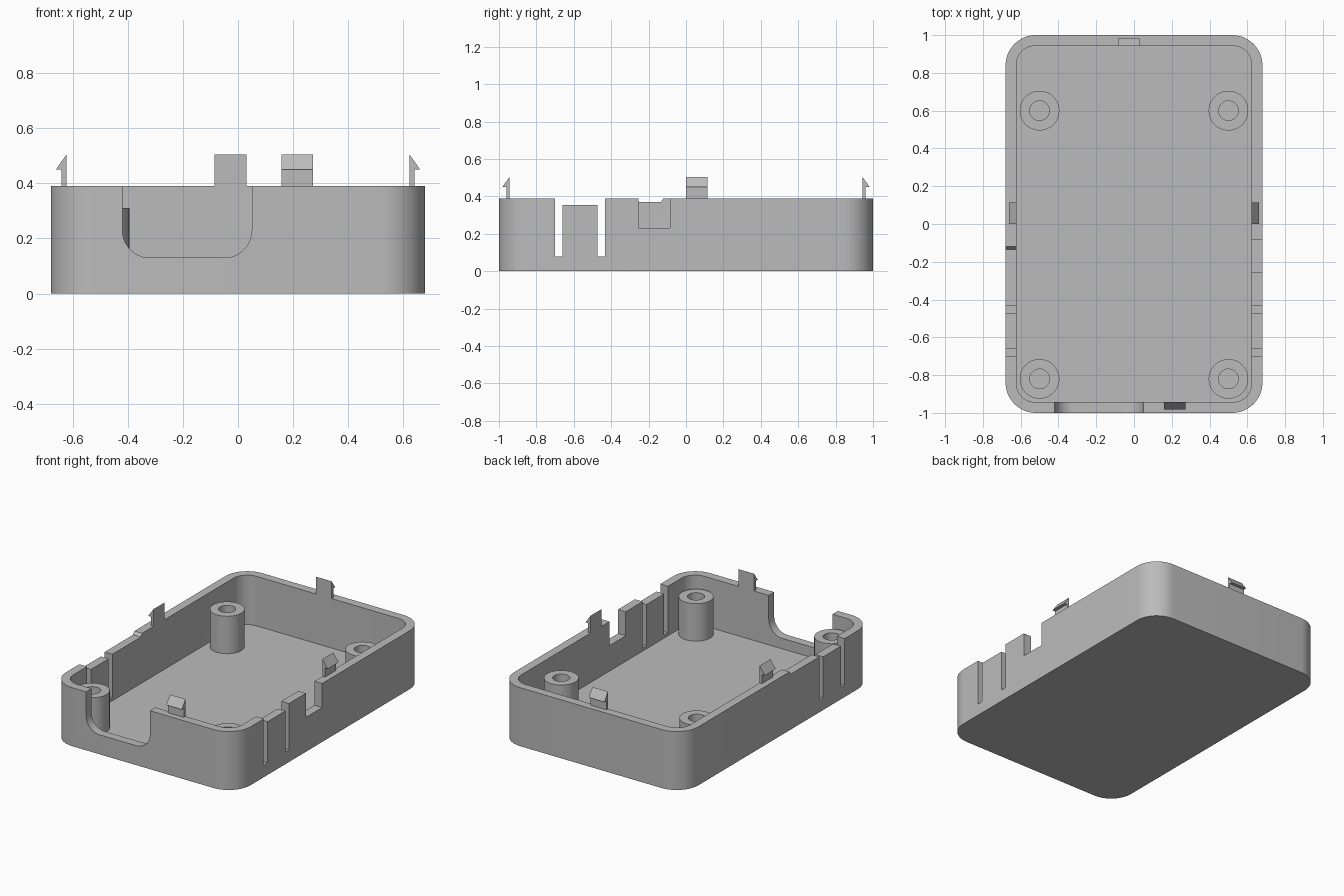
import bpy, bmesh
from math import sin, cos, pi, radians
from mathutils import Vector

if "Cube" in bpy.data.objects:
    bpy.data.objects.remove(bpy.data.objects["Cube"], do_unlink=True)

grey = bpy.data.materials.new("plastic_grey")
grey.use_nodes = True
COLOUR = (0.5, 0.5, 0.5, 1)
grey.diffuse_color = COLOUR
grey.node_tree.nodes["Principled BSDF"].inputs["Base Color"].default_value = COLOUR

HX, HY, WALL = 0.68, 1.0, 0.057      # half width, half length, wall thickness
RIM, FLOOR = 0.39, 0.06


def finish(name, bm):
    bmesh.ops.recalc_face_normals(bm, faces=bm.faces)
    mesh = bpy.data.meshes.new(name)
    bm.to_mesh(mesh)
    bm.free()
    mesh.materials.append(grey)
    obj = bpy.data.objects.new(name, mesh)
    bpy.context.collection.objects.link(obj)
    return obj


def prism(name, points, axis, lo, hi):
    """Extrude a 2D outline along x, y or z."""
    place = {"x": lambda a, b: (lo, a, b),
             "y": lambda a, b: (a, lo, b),
             "z": lambda a, b: (a, b, lo)}[axis]
    bm = bmesh.new()
    face = bm.faces.new([bm.verts.new(place(a, b)) for a, b in points])
    ext = bmesh.ops.extrude_face_region(bm, geom=[face])
    step = Vector([hi - lo if k == axis else 0 for k in "xyz"])
    bmesh.ops.translate(bm, vec=step,
                        verts=[v for v in ext["geom"] if isinstance(v, bmesh.types.BMVert)])
    return finish(name, bm)


def rounded(x0, x1, y0, y1, r, steps=12):
    """Outline of a rectangle with round corners."""
    centres = [(x1 - r, y1 - r), (x0 + r, y1 - r), (x0 + r, y0 + r), (x1 - r, y0 + r)]
    return [(cx + r * cos(a), cy + r * sin(a))
            for q, (cx, cy) in enumerate(centres)
            for a in [(q + i / steps) * pi / 2 for i in range(steps + 1)]]


def smooth(obj):
    bpy.ops.object.select_all(action="DESELECT")
    obj.select_set(True)
    bpy.context.view_layer.objects.active = obj
    bpy.ops.object.shade_smooth_by_angle(angle=radians(30))


def cut(obj, cutter):
    bpy.context.view_layer.objects.active = obj
    mod = obj.modifiers.new("cut", "BOOLEAN")
    mod.operation, mod.solver, mod.object = "DIFFERENCE", "EXACT", cutter
    bpy.ops.object.modifier_apply(modifier=mod.name)
    bpy.data.objects.remove(cutter, do_unlink=True)


# Tray with rounded corners, hollowed from above
tray = prism("tray", rounded(-HX, HX, -HY, HY, 0.16), "z", 0, RIM)
ix, iy = HX - WALL, HY - WALL
cut(tray, prism("cavity", rounded(-ix, ix, -iy, iy, 0.1), "z", FLOOR, 0.6))

# Front opening with round lower corners
cut(tray, prism("front_opening", rounded(-0.42, 0.05, 0.13, 0.7, 0.1), "y", -1.1, -0.9))

# Flexible tabs between slots, on both long walls
comb = [(-0.70, 0.5), (-0.70, 0.08), (-0.66, 0.08), (-0.66, 0.355),
        (-0.473, 0.355), (-0.473, 0.08), (-0.433, 0.08), (-0.433, 0.5)]
cut(tray, prism("tab_slots", comb, "x", -0.8, 0.8))

# Deep notch in one long wall, shallow step in the other
cut(tray, prism("side_notch", [(-0.255, 0.23), (-0.085, 0.23), (-0.085, 0.5), (-0.255, 0.5)],
                "x", 0.55, 0.8))
cut(tray, prism("rim_step", [(-0.45, 0.37), (-0.135, 0.37), (-0.12, 0.39), (-0.12, 0.5), (-0.45, 0.5)],
                "x", -0.8, -0.55))
smooth(tray)

# Screw posts: revolved tubes
for end, y in (("front", -0.82), ("back", 0.6)):
    for side, x in (("left", 0.5), ("right", -0.5)):
        bm = bmesh.new()
        verts = [bm.verts.new((r, 0, z)) for r, z in
                 ((0.105, FLOOR), (0.105, 0.31), (0.052, 0.31), (0.052, FLOOR))]
        edges = [bm.edges.new(pair) for pair in zip(verts, verts[1:])]
        bmesh.ops.spin(bm, geom=verts + edges, cent=(0, 0, 0), axis=(0, 0, 1),
                       angle=2 * pi, steps=40, use_merge=True)
        bmesh.ops.remove_doubles(bm, verts=bm.verts, dist=0.0005)
        post = finish(f"{end}_{side}_screw_post", bm)
        post.location = (x, y, 0)
        smooth(post)


# Barbed snap clips standing on the rim
def clip(name, axis, sign, inner, lo, hi):
    outline = [(0, RIM), (0, 0.505), (0.039, 0.45), (0.018, 0.45), (0.018, RIM)]
    prism(name, [(sign * (inner + d), z) for d, z in outline], axis, lo, hi)


clip("left_clip", "y", 1, ix, 0, 0.115)
clip("right_clip", "y", -1, ix, 0, 0.115)
clip("back_clip", "x", 1, iy, -0.085, 0.03)
clip("front_clip", "x", -1, iy, 0.158, 0.273)
